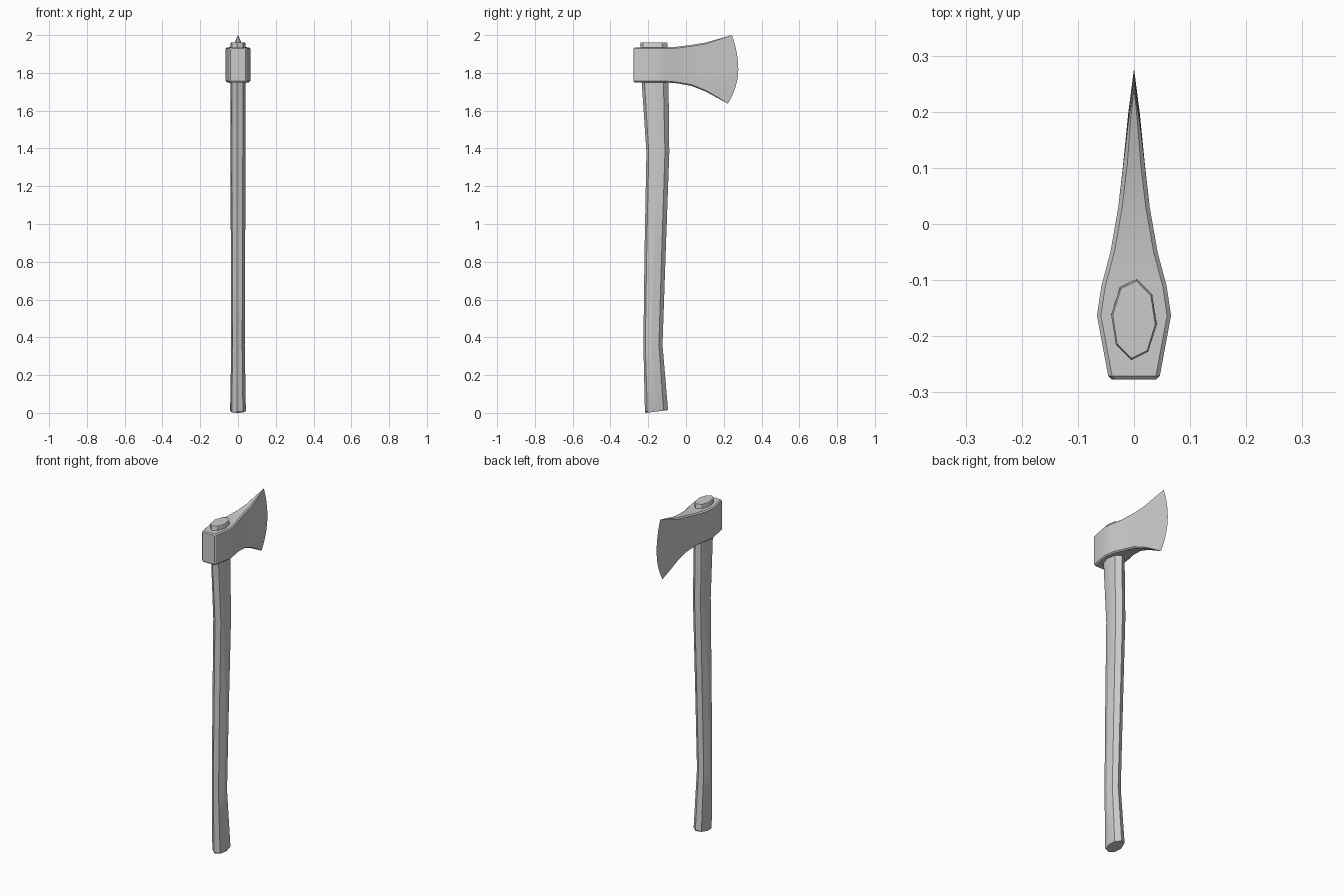
import bpy
from math import sin, cos, radians

if "Cube" in bpy.data.objects:
    bpy.data.objects.remove(bpy.data.objects["Cube"])


def loft(name, rings):
    """Skin a list of equal-length vertex rings and cap both ends."""
    n = len(rings[0])
    verts = [v for ring in rings for v in ring]
    faces = [(i * n + j, i * n + (j + 1) % n, (i + 1) * n + (j + 1) % n, (i + 1) * n + j)
             for i in range(len(rings) - 1) for j in range(n)]
    faces.append(tuple(range(n)))
    faces.append(tuple(range(len(verts) - n, len(verts))))
    mesh = bpy.data.meshes.new(name)
    mesh.from_pydata(verts, [], faces)
    obj = bpy.data.objects.new(name, mesh)
    bpy.context.collection.objects.link(obj)
    bpy.context.view_layer.objects.active = obj
    obj.select_set(True)
    bpy.ops.object.mode_set(mode='EDIT')
    bpy.ops.mesh.select_all(action='SELECT')
    bpy.ops.mesh.remove_doubles(threshold=0.0001)
    bpy.ops.mesh.dissolve_degenerate()
    bpy.ops.mesh.select_all(action='SELECT')
    bpy.ops.mesh.normals_make_consistent(inside=False)
    bpy.ops.object.mode_set(mode='OBJECT')
    bpy.ops.object.shade_smooth_by_angle(angle=radians(30))
    obj.select_set(False)
    return obj


# Handle: slightly twisted oval octagon swept along a gentle curve
# (z, back y, front y, half width, tilt)
sections = [
    (0.007, -0.213, -0.099, 0.039, 0.007),
    (0.013, -0.218, -0.095, 0.042, 0.007),
    (0.36, -0.226, -0.124, 0.036, 0),
    (0.85, -0.220, -0.107, 0.038, 0),
    (1.38, -0.210, -0.088, 0.041, 0),
    (1.75, -0.235, -0.092, 0.041, 0),
    (1.953, -0.243, -0.098, 0.041, 0),
    (1.96, -0.240, -0.101, 0.038, 0),
]
handle_rings = []
for z, back, front, half, tilt in sections:
    angles = [radians(7 + 45 * k) for k in range(8)]
    handle_rings.append([(half * sin(a), (back + front) / 2 + (front - back) / 2 * cos(a),
                          z + tilt * cos(a)) for a in angles])
loft("handle", handle_rings)

# Axe head: wedge stations from the poll to the curved cutting edge
# (y, half width, top z, bottom z, bend of the blade arc)
stations = [
    (-0.277, 0.040, 1.929, 1.756, 0),
    (-0.271, 0.046, 1.935, 1.750, 0),
    (-0.163, 0.066, 1.935, 1.750, 0),
    (-0.110, 0.058, 1.935, 1.750, 0),
    (-0.050, 0.042, 1.938, 1.745, 0),
    (0.030, 0.028, 1.948, 1.731, 0),
    (0.110, 0.019, 1.961, 1.701, 0.1),
    (0.200, 0.010, 1.983, 1.664, 0.5),
    (0.277, 0.000, 2.000, 1.637, 1),
]
head_rings = []
for y, w, top, bottom, bend in stations:
    b = min(0.007, w * 0.4)
    mid = (top + bottom) / 2
    right = []
    for k in range(9):
        f = 1 - k / 4
        z = mid + f * ((top - bottom) / 2 - b)
        tip = 0.034 if f > 0 else 0.055
        right.append((w, y - bend * tip * f * f, z))
    # chamfered corners above and below the cheek
    right = [(w - b, right[0][1], top)] + right + [(w - b, right[-1][1], bottom)]
    head_rings.append(right + [(-x, yy, z) for x, yy, z in reversed(right)])
loft("axe_head", head_rings)
